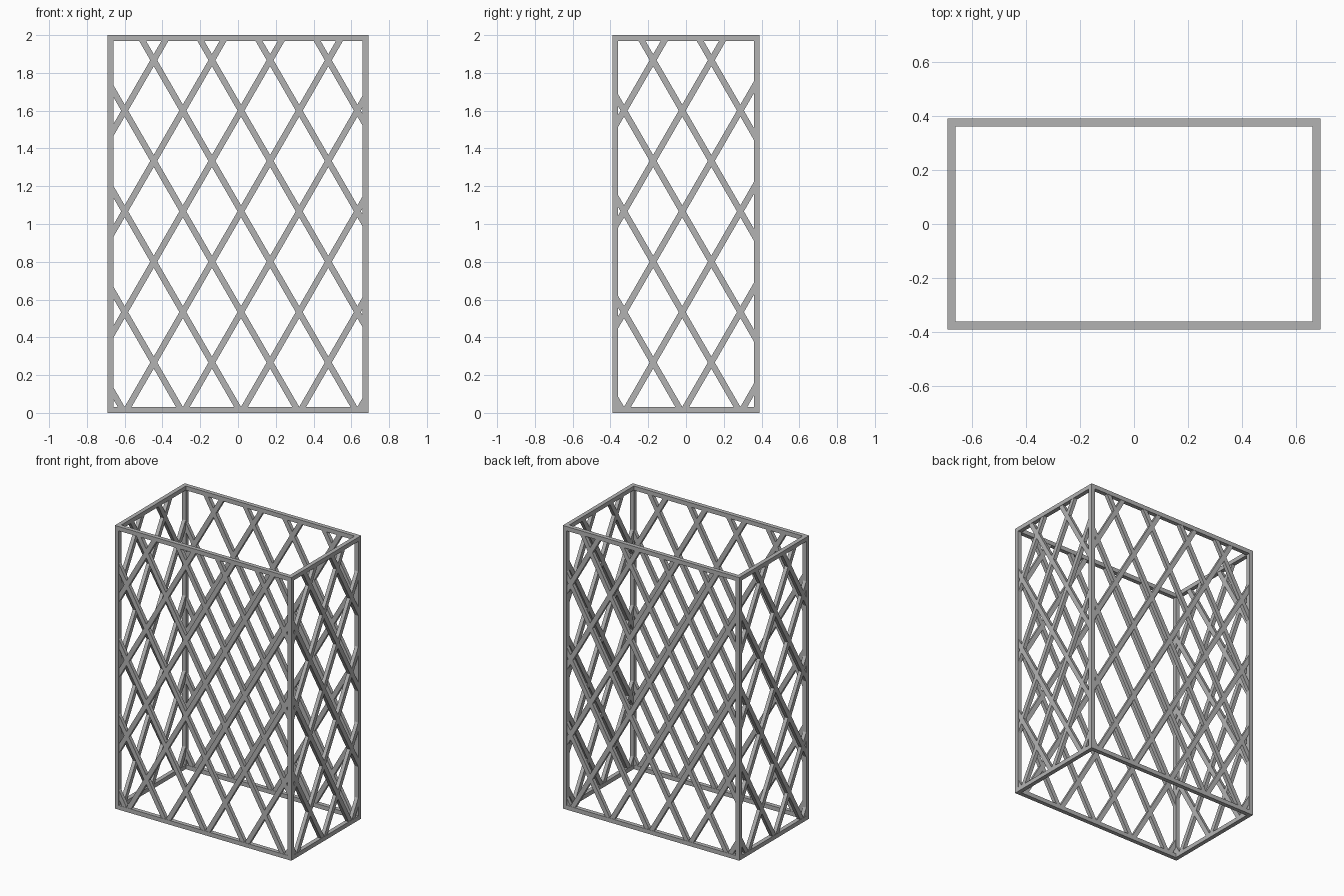
import bpy, bmesh, math
from mathutils import Matrix, Vector

cube = bpy.data.objects.get("Cube")
if cube:
    bpy.data.objects.remove(cube, do_unlink=True)

W, D, H = 0.69, 0.39, 2.0      # half width, half depth, height
T = 0.03                       # frame bar size
BAR, THICK = 0.032, 0.026      # lattice bar width and depth
PITCH, ANGLE = 0.308, math.radians(30)

grey = bpy.data.materials.new("grey_metal")
grey.use_nodes = True
colour = (0.45, 0.45, 0.45, 1)
grey.diffuse_color = colour
grey.node_tree.nodes["Principled BSDF"].inputs["Base Color"].default_value = colour


def make_object(name, bm):
    bmesh.ops.recalc_face_normals(bm, faces=bm.faces)
    mesh = bpy.data.meshes.new(name)
    bm.to_mesh(mesh)
    bm.free()
    mesh.materials.append(grey)
    obj = bpy.data.objects.new(name, mesh)
    bpy.context.collection.objects.link(obj)
    return obj


def add_box(bm, centre, size, turn=Matrix()):
    bmesh.ops.create_cube(bm, size=1, matrix=Matrix.Translation(centre) @ turn
                          @ Matrix.Diagonal((*size, 1)))


def slanted_bars(name, half, shift, sign):
    """Parallel bars in the xz plane, trimmed to the inside of the frame."""
    bm = bmesh.new()
    turn = Matrix.Rotation(sign * ANGLE, 4, 'Y')
    for i in range(-8, 9):
        x = shift + i * PITCH + sign * math.tan(ANGLE) * H / 2
        add_box(bm, (x, 0, H / 2), (BAR, THICK, 4), turn)
    edge = T / 2
    for co, no in (((half - edge, 0, 0), (1, 0, 0)), ((edge - half, 0, 0), (-1, 0, 0)),
                   ((0, 0, H - edge), (0, 0, 1)), ((0, 0, edge), (0, 0, -1))):
        bmesh.ops.bisect_plane(bm, geom=bm.verts[:] + bm.edges[:] + bm.faces[:],
                               plane_co=co, plane_no=no, clear_outer=True)
        bmesh.ops.holes_fill(bm, edges=[e for e in bm.edges if e.is_boundary])
    return make_object(name, bm)


def lattice(name, half, shift):
    """Two crossing sets of bars fused into one panel."""
    panel = slanted_bars(name, half, shift, 1)
    other = slanted_bars(name + "_cross", half, shift, -1)
    mod = panel.modifiers.new("fuse", 'BOOLEAN')
    mod.operation, mod.solver, mod.object = 'UNION', 'EXACT', other
    graph = bpy.context.evaluated_depsgraph_get()
    panel.data = bpy.data.meshes.new_from_object(panel.evaluated_get(graph))
    panel.modifiers.clear()
    bpy.data.objects.remove(other, do_unlink=True)
    return panel


# Lattice panels on opposite sides share one mesh
for names, half, shift, offset, angle in (
        (("front_lattice", "back_lattice"), W, 0.016, Vector((0, D - T / 2, 0)), 0),
        (("right_lattice", "left_lattice"), D, -0.02, Vector((W - T / 2, 0, 0)), math.pi / 2)):
    panel = lattice(names[0], half, shift)
    twin = panel.copy()
    twin.name = names[1]
    bpy.context.collection.objects.link(twin)
    for obj, side in ((panel, -1), (twin, 1)):
        obj.rotation_euler.z = angle
        obj.location = offset * side

# Top and bottom rims
for name, z in (("bottom_rim", T / 2), ("top_rim", H - T / 2)):
    bm = bmesh.new()
    for s in (-1, 1):
        add_box(bm, (0, s * (D - T / 2), z), (2 * W, T, T))
        add_box(bm, (s * (W - T / 2), 0, z), (T, 2 * (D - T), T))
    make_object(name, bm)

# Corner posts
for name, sx, sy in (("front_right_post", -1, -1), ("front_left_post", 1, -1),
                     ("back_right_post", -1, 1), ("back_left_post", 1, 1)):
    bm = bmesh.new()
    add_box(bm, (sx * (W - T / 2), sy * (D - T / 2), H / 2), (T, T, H - 2 * T))
    make_object(name, bm)
